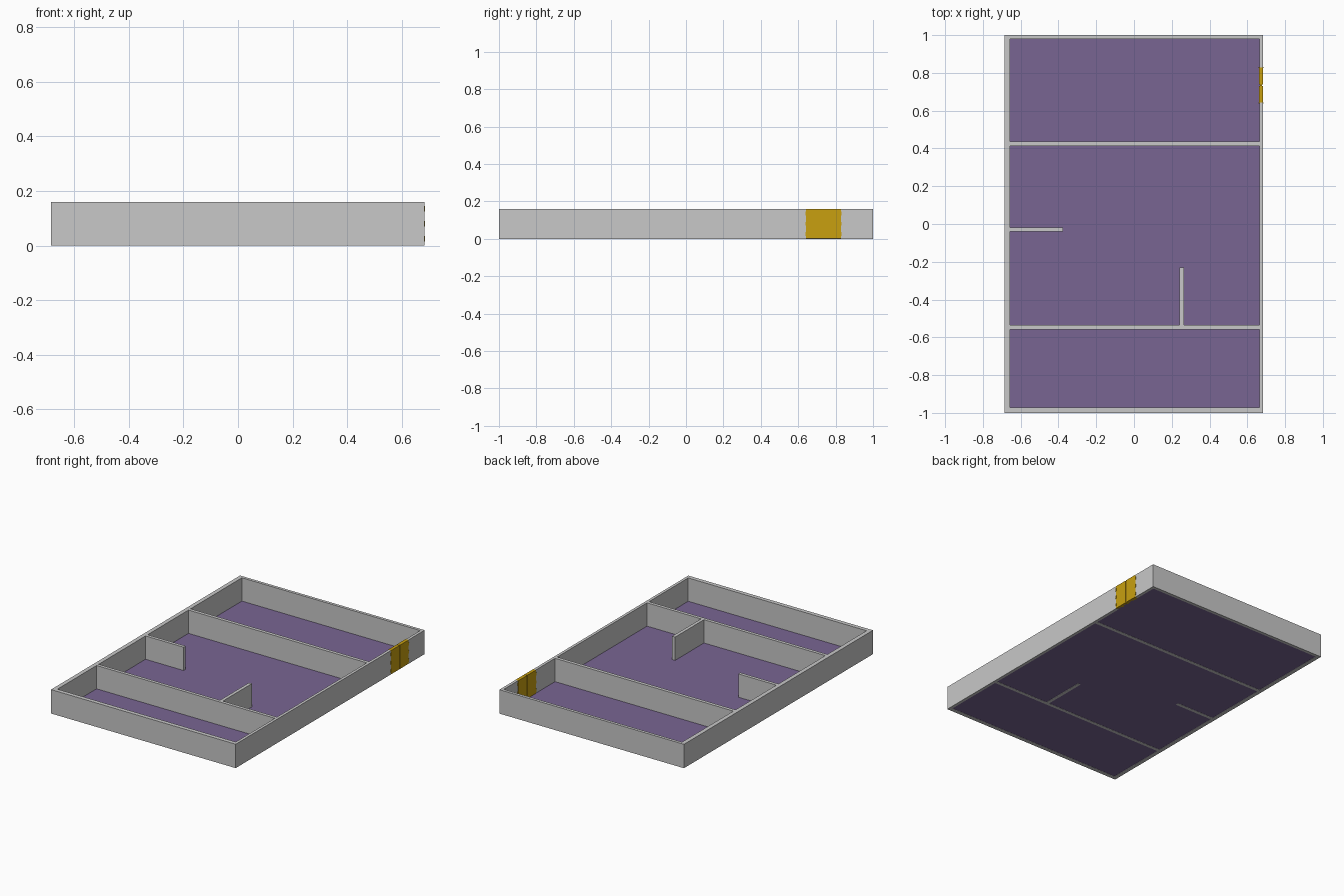
import bpy

cube = bpy.data.objects.get("Cube")
if cube:
    bpy.data.objects.remove(cube, do_unlink=True)


def material(name, rgb):
    m = bpy.data.materials.new(name)
    m.use_nodes = True
    m.diffuse_color = (*rgb, 1)
    m.node_tree.nodes["Principled BSDF"].inputs["Base Color"].default_value = (*rgb, 1)
    return m


WALL = material("light grey wall", (0.58, 0.58, 0.58))
FLOOR = material("purple floor", (0.19, 0.13, 0.29))
DOOR = material("golden door", (0.58, 0.35, 0.005))
H = 0.16


def box(name, x, y, z, mat):
    """Box spanning the given (low, high) ranges."""
    spans = (x, y, z)
    bpy.ops.mesh.primitive_cube_add(size=1, location=[(a + b) / 2 for a, b in spans])
    ob = bpy.context.object
    ob.name = name
    ob.scale = [b - a for a, b in spans]
    bpy.ops.object.transform_apply(location=False, rotation=False, scale=True)
    ob.data.materials.append(mat)
    return ob


# Floor plate, a hair above the wall bases
box("floor", (-0.67, 0.67), (-0.98, 0.99), (0.001, 0.004), FLOOR)

# Outer walls; the right-hand one leaves a doorway
X0, X1 = -0.657, 0.664
walls = {
    "front_wall": ((-0.685, 0.683), (-1, -0.972)),
    "back_wall": ((-0.685, 0.683), (0.98, 1)),
    "right_wall": ((-0.685, X0), (-0.972, 0.98)),
    "left_wall_long": ((X1, 0.683), (-0.972, 0.642)),
    "left_wall_short": ((X1, 0.683), (0.828, 0.98)),
    # Room dividers and partial partitions
    "back_divider": ((X0, X1), (0.414, 0.437)),
    "front_divider": ((X0, X1), (-0.558, -0.536)),
    "side_partition": ((X0, -0.375), (-0.04, -0.018)),
    "centre_partition": ((0.242, 0.264), (-0.536, -0.23)),
}
for name, (x, y) in walls.items():
    box(name, x, y, (0, H), WALL)

# Double door with a thin recessed strip between the leaves
box("door_leaf_front", (0.662, 0.684), (0.642, 0.7315), (0.001, H), DOOR)
box("door_leaf_back", (0.662, 0.684), (0.7375, 0.828), (0.001, H), DOOR)
box("door_meeting_strip", (0.668, 0.677), (0.7315, 0.7375), (0.001, H), DOOR)

# Small hinges on the outer edges of each leaf
for side, y in (("front", 0.641), ("back", 0.829)):
    for level, z in (("lower", 0.025), ("middle", 0.08), ("upper", 0.135)):
        box(f"hinge_{side}_{level}", (0.66, 0.686), (y - 0.003, y + 0.003),
            (z - 0.01, z + 0.01), DOOR)
